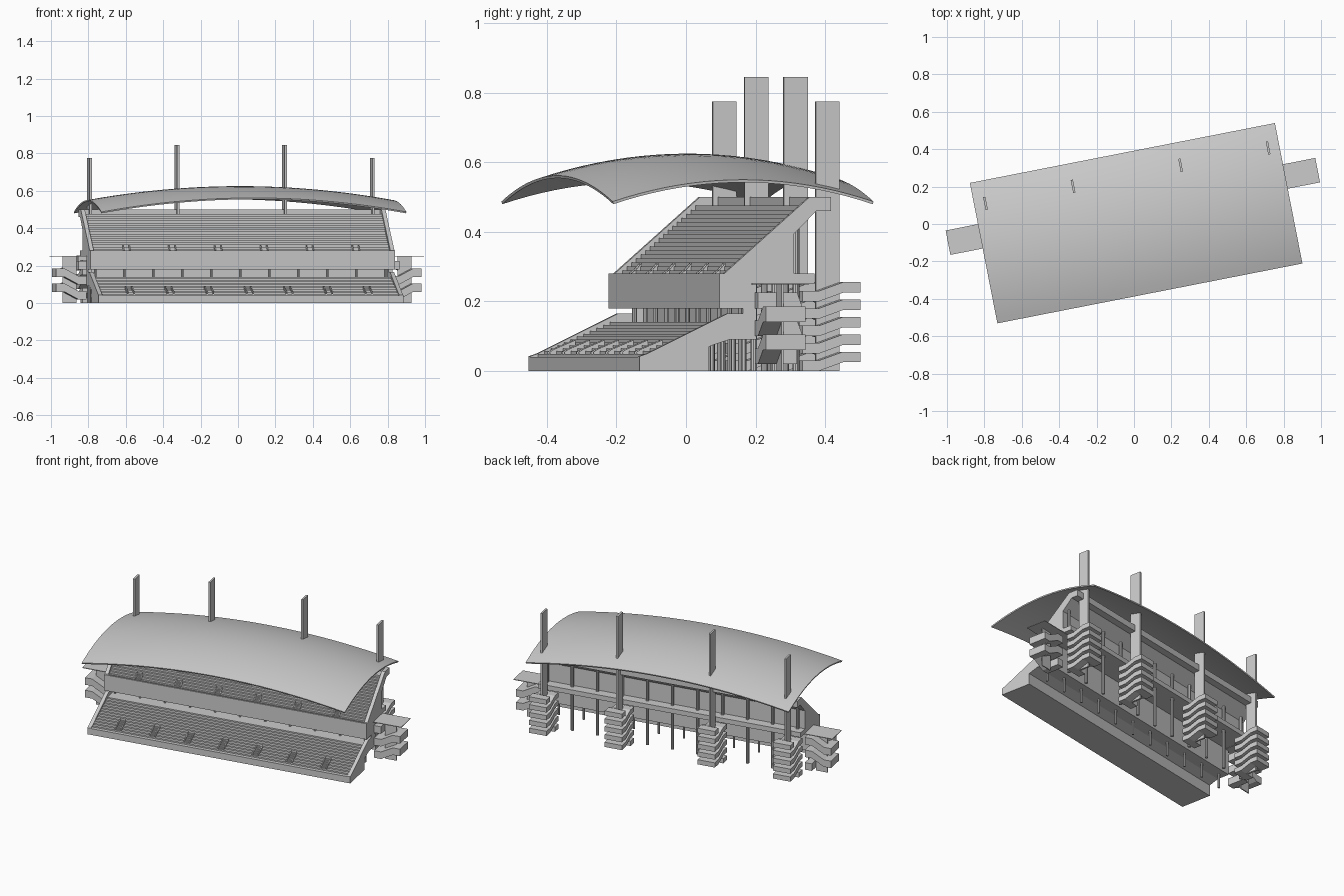
import bpy, bmesh, math
from mathutils import Matrix

if "Cube" in bpy.data.objects:
    bpy.data.objects.remove(bpy.data.objects["Cube"])

# Everything is laid out in local axes (u along the stand, v to the back), then turned
TURN = Matrix.Rotation(math.radians(11.1), 4, 'Z') @ Matrix.Translation((0.012, 0.002, 0))


def finish(name, bm):
    bmesh.ops.recalc_face_normals(bm, faces=bm.faces)
    bm.transform(TURN)
    me = bpy.data.meshes.new(name)
    bm.to_mesh(me)
    bm.free()
    ob = bpy.data.objects.new(name, me)
    bpy.context.collection.objects.link(ob)
    return ob


def add_prism(bm, pts, a0, a1, axis='u'):
    """Extrude a 2D profile: (v,z) along u, or (u,z) along v."""
    def co(p, a):
        return (a, p[0], p[1]) if axis == 'u' else (p[0], a, p[1])
    A = [bm.verts.new(co(p, a0)) for p in pts]
    B = [bm.verts.new(co(p, a1)) for p in pts]
    bm.faces.new(A)
    bm.faces.new(B[::-1])
    n = len(pts)
    for i in range(n):
        j = (i + 1) % n
        bm.faces.new((A[i], A[j], B[j], B[i]))


def add_box(bm, u0, u1, v0, v1, z0, z1):
    add_prism(bm, [(v0, z0), (v1, z0), (v1, z1), (v0, z1)], u0, u1)


def add_column(bm, u, v, z0, z1, r):
    bmesh.ops.create_cone(bm, cap_ends=True, segments=10, radius1=r, radius2=r, depth=z1 - z0,
                          matrix=Matrix.Translation((u, v, (z0 + z1) / 2)))


def steps(v0, z0, v1, z1, n):
    pts = []
    for i in range(n):
        v = v0 + (v1 - v0) * i / n
        z = z0 + (z1 - z0) * (i + 1) / n
        pts += [(v, z), (v + (v1 - v0) / n, z)]
    return pts


H = 0.83        # half length of the stand
W = 0.022       # end wall thickness

# lower seating tier
bm = bmesh.new()
add_prism(bm, [(-.303, 0), (-.303, .04), (-.28, .04)] + steps(-.28, .04, -.05, .14, 12)
          + [(.04, .14), (.04, .09), (-.04, .09), (-.1, .07), (-.1, 0)], -H + W, H - W)
finish("lower_tier", bm)

# upper seating tier with front fascia and back ledge
bm = bmesh.new()
add_prism(bm, [(-.069, .18), (-.069, .28), (-.057, .28), (-.057, .265), (-.045, .265)]
          + steps(-.045, .265, .195, .475, 18)
          + [(.24, .475), (.24, .5), (.258, .5), (.258, .46), (.215, .46), (.15, .395),
             (.15, .28), (.21, .28), (.21, .25), (.04, .25), (.04, .18)], -H + W, H - W)
finish("upper_tier", bm)

# wall at the back of the concourse
bm = bmesh.new()
add_box(bm, -H + W, H - W, .03, .04, .139, .181)
finish("concourse_wall", bm)

# end walls
bm = bmesh.new()
end = [(-.303, 0), (-.303, .042), (-.28, .05), (-.045, .165), (0, .165), (0, .18), (-.069, .18),
       (-.069, .28), (-.055, .28), (.195, .5), (.258, .5), (.258, .46), (.215, .46), (.15, .395),
       (.15, .28), (.21, .28), (.21, .25), (.04, .25), (.04, .09), (-.04, .09), (-.1, .07), (-.1, 0)]
add_prism(bm, end, -H, -H + W)
add_prism(bm, end, H - W, H)
finish("end_walls", bm)

# columns: concourse row and tall back row
bm = bmesh.new()
for i in range(-5, 6):
    add_column(bm, i * .158, 0, 0, .185, .007)
    add_column(bm, i * .158, .163, 0, .41, .01)
finish("columns", bm)


# entrance stairs set into the tiers, with cheek walls
def entrances(name, count, gap, v, z, slope, length):
    bm = bmesh.new()
    for i in range(count):
        u = (i - (count - 1) / 2) * gap
        v1, z1 = v + length, z + length * slope
        for s in (-1, 1):
            c = u + s * .017
            add_prism(bm, [(v, z - .01), (v, z + .014), (v + .012, z + .022),
                           (v1, z1 + .016), (v1, z1 - .01)], c - .003, c + .003)
        add_prism(bm, [(v, z - .01)] + steps(v, z, v1, z1 + .006, 6) + [(v1, z1 - .01)],
                  u - .014, u + .014)
    finish(name, bm)


entrances("lower_entrances", 7, .216, -.28, .04, .435, .075)
entrances("upper_entrances", 6, .25, -.045, .268, .875, .03)

# tall roof pillars
bm = bmesh.new()
for s in (-1, 1):
    for u, top in ((.77, .775), (.293, .845)):
        add_box(bm, s * u - .006, s * u + .006, .224, .294, 0, top)
finish("roof_pillars", bm)

# back stair towers wrapped round the pillars
T = .03
bm = bmesh.new()
for u in (-.77, -.293, .293, .77):
    for k in range(5):
        b = .025 + .05 * k
        f = b - .025
        add_box(bm, u - .055, u + .055, .294, .345, b, b + T)
        add_box(bm, u - .055, u + .055, .175, .224, f, f + T)
        add_prism(bm, [(.224, f), (.294, b), (.294, b + T), (.224, f + T)], u + .006, u + .055)
        if k:
            add_prism(bm, [(.224, f), (.294, b - .05), (.294, b - .05 + T), (.224, f + T)],
                      u - .055, u - .006)
finish("back_stair_towers", bm)

# end stair towers with thin canopies
bm = bmesh.new()
T = .045
for s in (-1, 1):
    def span(a, b):
        return sorted((s * a, s * b))
    add_box(bm, *span(.80, 1.007), .025, .158, .248, .252)
    add_box(bm, *span(.875, .95), .089, .095, 0, .248)
    for k in range(3):
        i = .02 + .08 * k
        add_box(bm, *span(.83, .875), .035, .15, i, i + T)
        if k < 2:
            o = i + .04
            add_box(bm, *span(.95, .995), .035, .15, o, o + T)
            add_prism(bm, [(s * .875, i), (s * .95, o), (s * .95, o + T), (s * .875, i + T)],
                      .035, .089, 'v')
            add_prism(bm, [(s * .875, i + .08), (s * .95, o), (s * .95, o + T),
                           (s * .875, i + .08 + T)], .095, .15, 'v')
finish("end_stair_towers", bm)

# double-curved thin roof shell
bm = bmesh.new()
NU, NV = 32, 20
grid = []
for i in range(NU + 1):
    s = -1 + 2 * i / NU
    grid.append([])
    for j in range(NV + 1):
        t = -1 + 2 * j / NV
        z = .487 + .075 * (1 - s * s) + .063 * (1 - t * t)
        grid[-1].append(bm.verts.new((s * .831, t * .3825, z)))
for i in range(NU):
    for j in range(NV):
        bm.faces.new((grid[i][j], grid[i + 1][j], grid[i + 1][j + 1], grid[i][j + 1]))
roof = finish("roof", bm)
mod = roof.modifiers.new("shell", 'SOLIDIFY')
mod.thickness = .008
mod.offset = -1
bpy.context.view_layer.objects.active = roof
roof.select_set(True)
bpy.ops.object.modifier_apply(modifier="shell")
bpy.ops.object.shade_smooth_by_angle(angle=math.radians(30))
